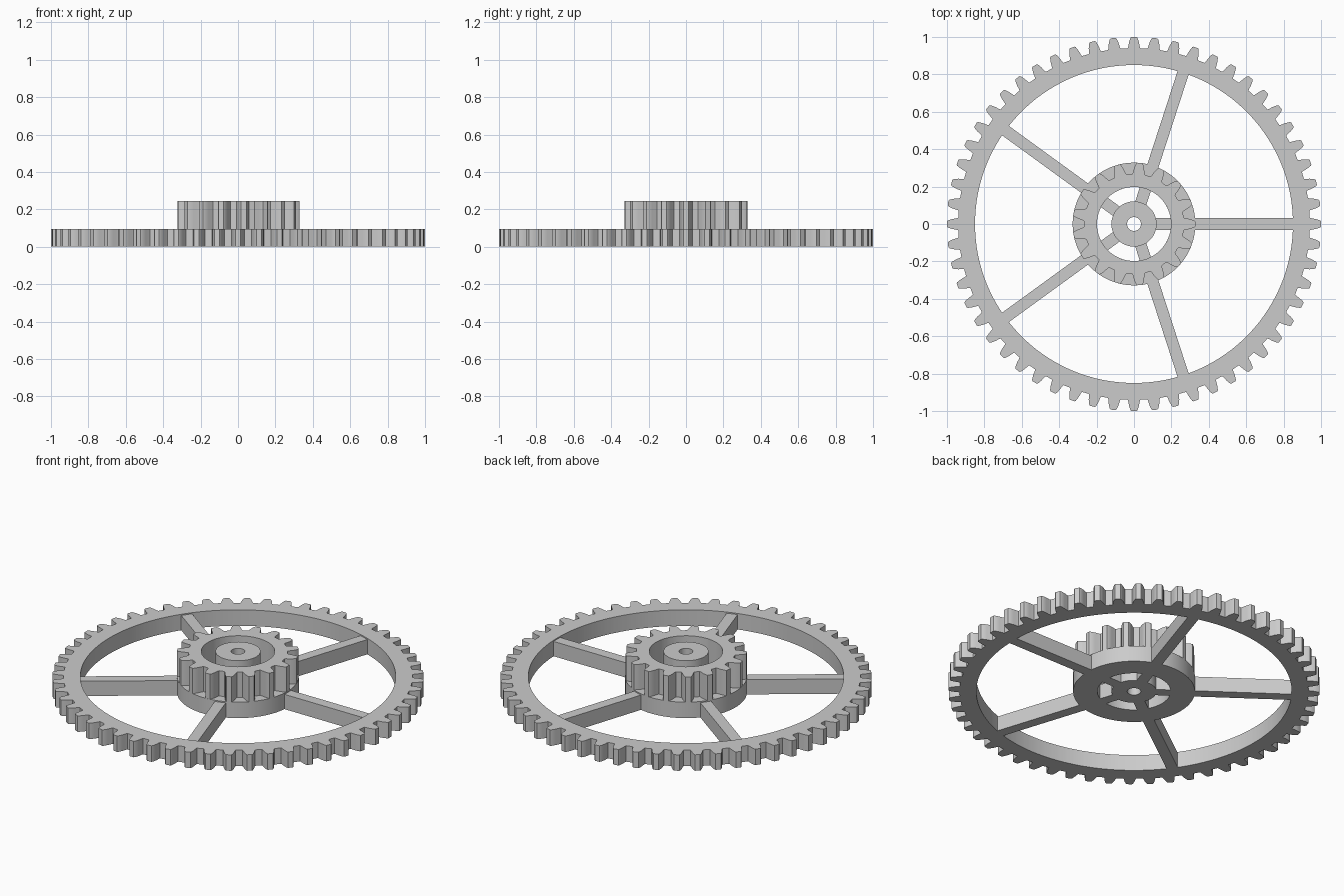
import bpy, bmesh
from math import sin, cos, pi, radians

cube = bpy.data.objects.get("Cube")
if cube:
    bpy.data.objects.remove(cube, do_unlink=True)

GREY = (0.6, 0.6, 0.6, 1.0)
mat = bpy.data.materials.new("grey_metal")
mat.use_nodes = True
mat.diffuse_color = GREY
mat.node_tree.nodes["Principled BSDF"].inputs["Base Color"].default_value = GREY

WHEEL_H, TOP = 0.095, 0.245
SPOKE_H, SPOKE_HALF = 0.088, 0.031
RIM_IN, DISC_R, BORE_IN, HUB_R, BORE_R = 0.85, 0.328, 0.198, 0.121, 0.037

# Half of one tooth: (depth below the tip, half width)
TOOTH = [(0.06, 0.034), (0.052, 0.031), (0.03, 0.027), (0.006, 0.019), (0.0, 0.014)]


def circle(radius, count=96):
    return [(radius, 2 * pi * i / count) for i in range(count)]


def gear(radius, teeth):
    """Polar outline with one tooth centred on +x."""
    flank = [(radius - d, w / (radius - d)) for d, w in TOOTH]
    pts = []
    for i in range(teeth):
        mid = 2 * pi * i / teeth
        pts += [(r, mid - a) for r, a in flank]
        pts += [(r, mid + a) for r, a in reversed(flank)]
    return pts


def finish(bm, name):
    bmesh.ops.recalc_face_normals(bm, faces=bm.faces)
    mesh = bpy.data.meshes.new(name)
    bm.to_mesh(mesh)
    bm.free()
    mesh.materials.append(mat)
    obj = bpy.data.objects.new(name, mesh)
    bpy.context.collection.objects.link(obj)
    return obj


def ring(name, outline, inner, z0, z1):
    """Extruded outline with a round hole through it."""
    bm = bmesh.new()
    loops = []
    for z, hole in ((z0, False), (z1, False), (z1, True), (z0, True)):
        loops.append([bm.verts.new(((inner if hole else r) * cos(a),
                                    (inner if hole else r) * sin(a), z))
                      for r, a in outline])
    n = len(outline)
    for k in range(4):
        lo, hi = loops[k], loops[(k + 1) % 4]
        for i in range(n):
            j = (i + 1) % n
            bm.faces.new((lo[i], lo[j], hi[j], hi[i]))
    obj = finish(bm, name)
    bpy.ops.object.select_all(action="DESELECT")
    obj.select_set(True)
    bpy.context.view_layer.objects.active = obj
    bpy.ops.object.shade_smooth_by_angle(angle=radians(25))


def spoke(name, start, end, angle):
    bm = bmesh.new()
    bmesh.ops.create_cube(bm, size=1)
    for v in bm.verts:
        x = end if v.co.x > 0 else start
        y = SPOKE_HALF if v.co.y > 0 else -SPOKE_HALF
        z = SPOKE_H if v.co.z > 0 else 0
        v.co = (x * cos(angle) - y * sin(angle), x * sin(angle) + y * cos(angle), z)
    finish(bm, name)


# Large toothed rim, middle disc, small gear on top and central hub
ring("large_gear_rim", gear(1.0, 56), RIM_IN, 0, WHEEL_H)
ring("middle_disc", circle(DISC_R), BORE_IN, 0, WHEEL_H)
ring("small_gear", gear(DISC_R, 17), BORE_IN, WHEEL_H, TOP)
ring("hub", circle(HUB_R, 64), BORE_R, 0, TOP)

# Five spokes, outside and inside the disc
for i in range(5):
    a = 2 * pi * i / 5
    spoke(f"outer_spoke_{i + 1}", DISC_R - 0.004, RIM_IN + 0.003, a)
    spoke(f"inner_spoke_{i + 1}", HUB_R - 0.006, BORE_IN + 0.003, a)
